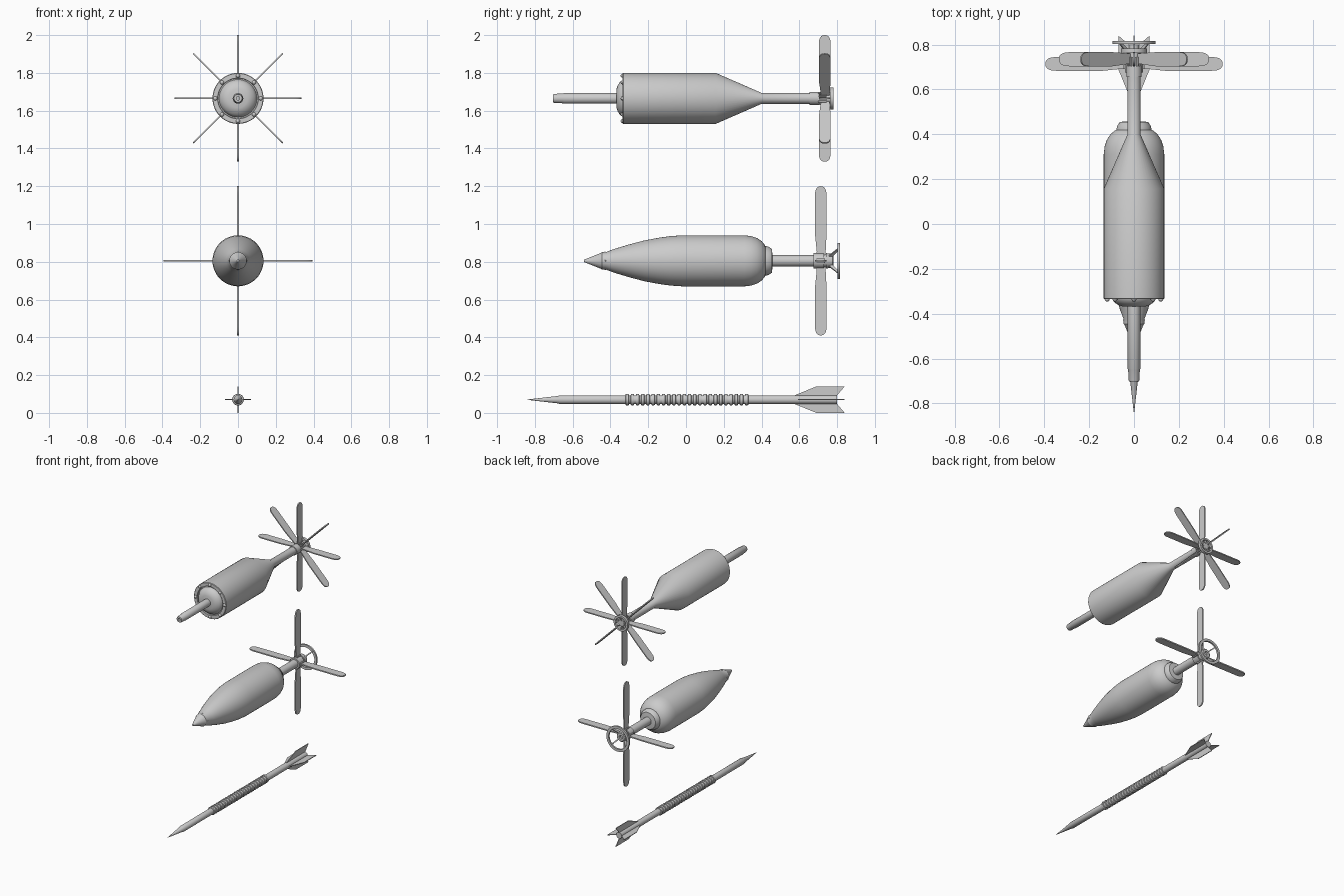
import bpy, bmesh, math
from mathutils import Matrix, Vector

if "Cube" in bpy.data.objects:
    bpy.data.objects.remove(bpy.data.objects["Cube"])


def finish(bm, name, z, angle=35):
    bmesh.ops.recalc_face_normals(bm, faces=bm.faces)
    me = bpy.data.meshes.new(name)
    bm.to_mesh(me)
    bm.free()
    ob = bpy.data.objects.new(name, me)
    bpy.context.collection.objects.link(ob)
    ob.location.z = z
    bpy.ops.object.select_all(action='DESELECT')
    bpy.context.view_layer.objects.active = ob
    ob.select_set(True)
    bpy.ops.object.shade_smooth_by_angle(angle=math.radians(angle))
    return ob


def lathe(name, z, profile, closed=False, n=48):
    """Spin (y, radius) points around the y axis."""
    bm = bmesh.new()
    vs = [bm.verts.new((0, y, r)) for y, r in profile]
    es = [bm.edges.new(p) for p in zip(vs, vs[1:])]
    if closed:
        es.append(bm.edges.new((vs[-1], vs[0])))
    bmesh.ops.spin(bm, geom=vs + es, cent=(0, 0, 0), axis=(0, 1, 0),
                   angle=2 * math.pi, steps=n, use_merge=True)
    bmesh.ops.remove_doubles(bm, verts=bm.verts, dist=1e-5)
    return finish(bm, name, z)


def plates(name, z, outline, count, thick, offset=0):
    """Radial plates from a (y, radius) outline, repeated around the y axis."""
    bm = bmesh.new()
    for i in range(count):
        rot = Matrix.Rotation(2 * math.pi * i / count, 4, 'Y')
        sides = []
        for x in (offset - thick / 2, offset + thick / 2):
            sides.append([bm.verts.new(rot @ Vector((x, y, r))) for y, r in outline])
            bm.faces.new(sides[-1])
        a, b = sides
        for k in range(len(a)):
            j = (k + 1) % len(a)
            bm.faces.new((a[k], a[j], b[j], b[k]))
    return finish(bm, name, z)


def blade(y0, y1, root, tip):
    """Long blade outline with a rounded tip and slightly narrower root."""
    c, h = (y0 + y1) / 2, (y1 - y0) / 2
    pts = [(y1 - h * .2, root), (y1, root + .12)]
    for k in range(13):
        a = math.pi * k / 12
        pts.append((c + h * math.copysign(abs(math.cos(a)) ** .8, math.cos(a)),
                    tip - .05 + .05 * math.sin(a) ** .8))
    return pts + [(y0, root + .12), (y0 + h * .4, root)]


def studs(name, z, y, radius, size, count):
    bm = bmesh.new()
    for i in range(count):
        a = 2 * math.pi * i / count
        bmesh.ops.create_uvsphere(bm, u_segments=12, v_segments=8, radius=size,
                                  matrix=Matrix.Translation((radius * math.sin(a), y, radius * math.cos(a))))
    return finish(bm, name, z)


# Upper round: canister with probe and eight blades
Z1 = 1.665
lathe("upper_probe", Z1, [(-.66, 0), (-.66, .009), (-.703, .009), (-.703, .021), (-.697, .024),
                          (-.65, .026), (-.647, .028), (-.36, .028), (-.36, 0)])
lathe("upper_body", Z1, [(-.368, 0), (-.368, .05), (-.362, .068), (-.35, .087), (-.33, .1), (-.325, .1),
                         (-.325, .106), (-.335, .108), (-.335, .132), (-.332, .135), (.157, .135),
                         (.40, .029), (.66, .029), (.66, 0)])
studs("upper_bolts", Z1, -.335, .12, .011, 8)
lathe("upper_fin_hub", Z1, [(.655, 0), (.655, .034), (.705, .034), (.705, .026), (.775, .026), (.775, 0)])
plates("upper_blades", Z1, blade(.703, .766, .02, .335), 8, .008)
for s, side in ((-1, "left"), (1, "right")):
    plates("upper_hinge_" + side, Z1, [(.70, .02), (.745, .02), (.745, .034), (.70, .034)],
           8, .004, s * .0065)
lathe("upper_tail_ring", Z1, [(.762, .044), (.782, .044), (.782, .058), (.762, .058)], True)
plates("upper_ring_spokes", Z1, [(.765, .02), (.778, .02), (.778, .046), (.765, .046)], 8, .006)

# Middle round: pointed shell with four blades
Z2 = .805
lathe("shell_body", Z2, [(-.54, 0), (-.54, .006), (-.45, .042), (-.445, .046), (-.425, .046), (-.38, .063),
                         (-.30, .087), (-.22, .108), (-.14, .123), (-.08, .131), (-.02, .135),
                         (.31, .135), (.345, .131), (.375, .121), (.40, .105), (.417, .085), (.42, .078),
                         (.435, .076), (.455, .063), (.458, .03), (.68, .03), (.68, 0)])
studs("shell_nose_pins", Z2, -.428, .044, .005, 4)
lathe("shell_fin_hub", Z2, [(.675, 0), (.675, .041), (.73, .041), (.73, .034), (.74, .034), (.74, .041),
                            (.775, .036), (.78, .03), (.78, .014), (.765, .014), (.765, 0)])
plates("shell_blades", Z2, blade(.683, .744, .02, .395), 4, .009)
for s, side in ((-1, "left"), (1, "right")):
    plates("shell_hinge_" + side, Z2, [(.69, .025), (.735, .025), (.735, .048), (.69, .048)],
           4, .006, s * .009)
lathe("shell_tail_ring", Z2, [(.803, .076), (.816, .076), (.816, .095), (.803, .095)], True)
struts = plates("shell_ring_struts", Z2, [(.752, .034), (.775, .034), (.812, .084), (.80, .088)], 4, .008)
struts.rotation_euler.y = math.pi / 4

# Lower dart: grooved rod with swept tail fins
Z3 = .07
rod = [(-.84, 0), (-.84, .001), (-.675, .02), (-.67, .023), (-.325, .023)]
N, Y0, Y1 = 24, -.325, .335
p = (Y1 - Y0) / N
for i in range(N):
    y = Y0 + p * i
    rod += [(y + p * .15, .023), (y + p * .22, .029), (y + p * .5, .031), (y + p * .78, .029), (y + p * .85, .023)]
rod += [(Y1, .023), (.80, .023), (.80, 0)]
lathe("dart_rod", Z3, rod, n=32)
plates("dart_fins", Z3, [(.575, .015), (.575, .023), (.69, .07), (.84, .07), (.80, .023), (.80, .015)], 4, .005)
